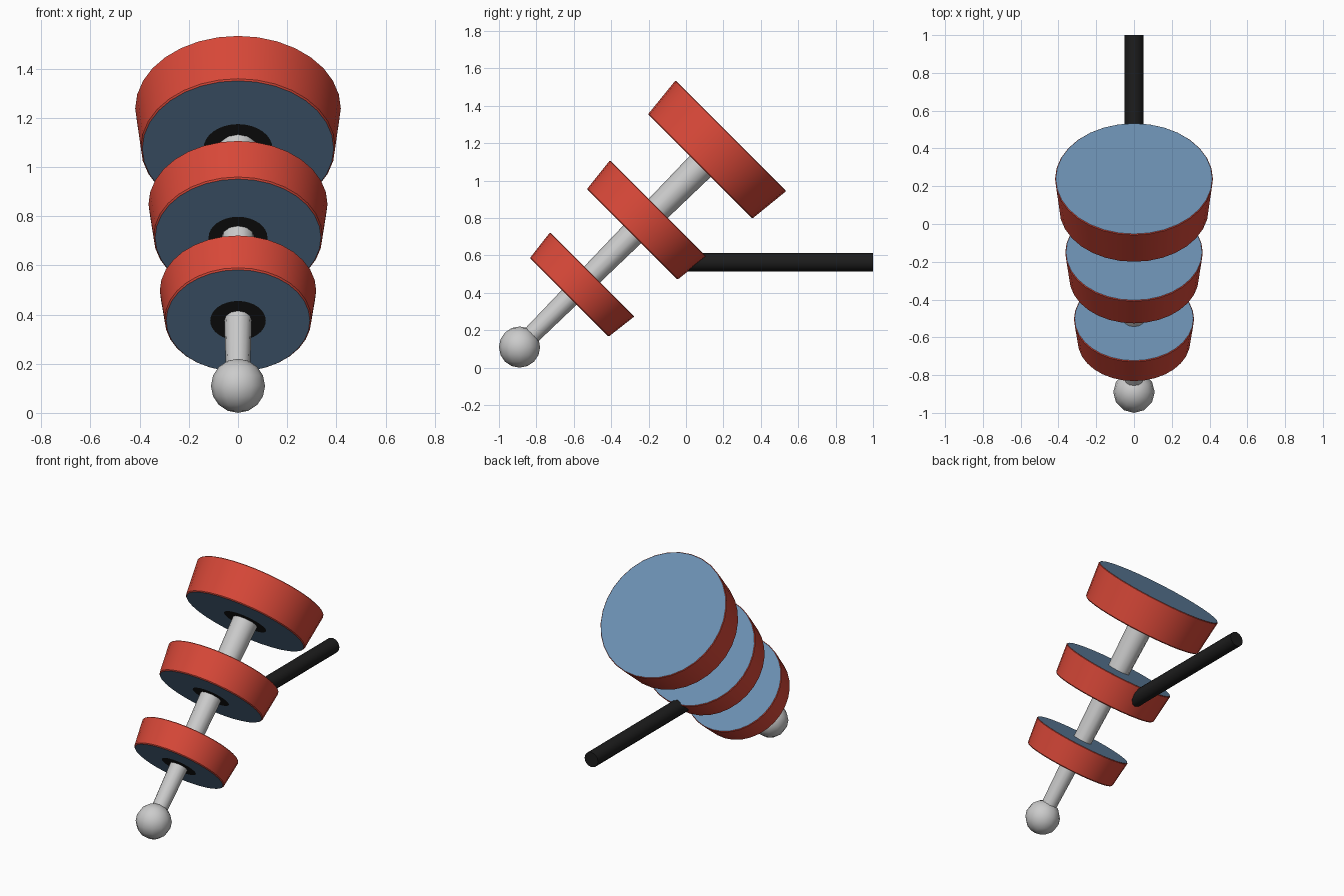
import bpy, bmesh, math
from mathutils import Matrix, Vector

if "Cube" in bpy.data.objects:
    bpy.data.objects.remove(bpy.data.objects["Cube"])

BASE = Vector((0, -0.89, 0.11))            # ball centre, start of the tilted axis
TILT = Matrix.Translation(BASE) @ Matrix.Rotation(math.radians(-45), 4, 'X')


def material(name, rgb):
    m = bpy.data.materials.new(name)
    m.diffuse_color = (*rgb, 1)
    m.use_nodes = True
    m.node_tree.nodes["Principled BSDF"].inputs["Base Color"].default_value = m.diffuse_color
    return m


red = material("red", (0.69, 0.065, 0.04))
blue = material("blue", (0.147, 0.275, 0.44))
black = material("black", (0.012, 0.012, 0.012))


def lathe(name, profile, sides, matrix, mats=(), slots=None):
    """Spin (radius, height) points round local z; slots gives a material per band."""
    bm = bmesh.new()
    rings = []
    for r, h in profile:
        if r == 0:
            rings.append([bm.verts.new((0, 0, h))] * sides)
        else:
            rings.append([bm.verts.new((r * math.cos(a), r * math.sin(a), h))
                          for a in (2 * math.pi * i / sides for i in range(sides))])
    for k, (lo, hi) in enumerate(zip(rings, rings[1:])):
        for i in range(sides):
            j = (i + 1) % sides
            corners = list(dict.fromkeys((lo[i], lo[j], hi[j], hi[i])))
            face = bm.faces.new(corners)
            face.material_index = slots[k] if slots else 0
    bmesh.ops.recalc_face_normals(bm, faces=bm.faces)
    mesh = bpy.data.meshes.new(name)
    bm.to_mesh(mesh)
    bm.free()
    for m in mats:
        mesh.materials.append(m)
    ob = bpy.data.objects.new(name, mesh)
    bpy.context.collection.objects.link(ob)
    ob.matrix_world = matrix
    smooth(ob)
    return ob


def smooth(ob):
    bpy.ops.object.select_all(action='DESELECT')
    ob.select_set(True)
    bpy.context.view_layer.objects.active = ob
    bpy.ops.object.shade_smooth_by_angle(angle=math.radians(35))


# Tapered discs: black collar and blue face below, red rim, blue face on top
discs = [("small_disc", 0.375, 0.55, 0.298, 0.318, 0.113),
         ("middle_disc", 0.852, 1.048, 0.343, 0.364, 0.12),
         ("large_disc", 1.365, 1.598, 0.395, 0.418, 0.14)]
for name, low, high, r_low, r_high, collar in discs:
    lathe(name, [(0, low), (collar, low), (r_low - 0.006, low), (r_low, low + 0.006),
                 (r_high, high - 0.004), (r_high - 0.004, high), (0, high)],
          32, TILT, (red, blue, black), (2, 1, 0, 0, 0, 1))

# Tapered shaft through all the discs
lathe("shaft", [(0, 0), (0.047, 0), (0.081, 1.42), (0, 1.42)], 12, TILT)

# Ball at the low end of the shaft
bpy.ops.mesh.primitive_uv_sphere_add(segments=12, ring_count=8, radius=0.11, location=BASE)
ball = bpy.context.object
ball.name = "end_ball"
smooth(ball)

# Black bar running straight back from the middle disc
lathe("back_bar", [(0, -0.02), (0.05, -0.02), (0.05, 1), (0, 1)], 12,
      Matrix.Translation((0, 0, 0.564)) @ Matrix.Rotation(math.radians(-90), 4, 'X'), (black,))
